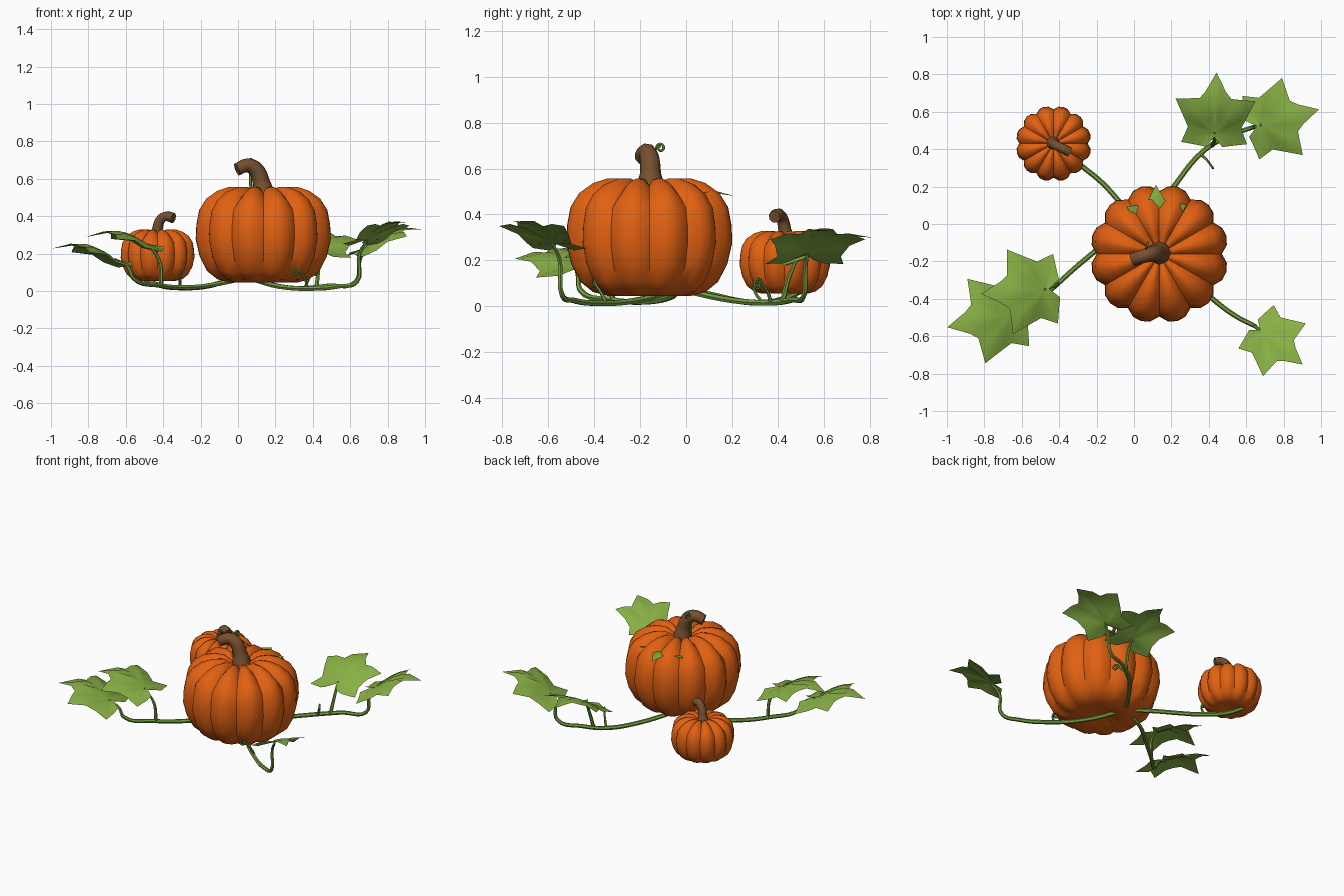
import bpy, bmesh, math
from mathutils import Vector

if "Cube" in bpy.data.objects:
    bpy.data.objects.remove(bpy.data.objects["Cube"])


def material(name, rgb):
    m = bpy.data.materials.new(name)
    m.diffuse_color = (*rgb, 1)
    m.use_nodes = True
    m.node_tree.nodes["Principled BSDF"].inputs["Base Color"].default_value = m.diffuse_color
    return m


ORANGE = material("pumpkin_orange", (0.76, 0.12, 0.006))
LEAF = material("leaf_green", (0.25, 0.44, 0.06))
VINE = material("vine_green", (0.18, 0.34, 0.05))
BROWN = material("stem_brown", (0.18, 0.08, 0.03))


def finish(obj, mat, angle):
    obj.data.materials.append(mat)
    bpy.ops.object.select_all(action='DESELECT')
    obj.select_set(True)
    bpy.context.view_layer.objects.active = obj
    bpy.ops.object.shade_smooth_by_angle(angle=math.radians(angle))


def mesh_object(name, bm, mat, angle):
    me = bpy.data.meshes.new(name)
    bm.to_mesh(me)
    bm.free()
    obj = bpy.data.objects.new(name, me)
    bpy.context.collection.objects.link(obj)
    finish(obj, mat, angle)


def tube(name, points, radii, mat, sides_res=1):
    """Smooth tube through the points, with a radius at each one."""
    cu = bpy.data.curves.new(name, 'CURVE')
    cu.dimensions = '3D'
    cu.bevel_depth = 1
    cu.bevel_resolution = sides_res
    cu.resolution_u = 5
    cu.use_fill_caps = True
    sp = cu.splines.new('BEZIER')
    sp.bezier_points.add(len(points) - 1)
    for i, p in enumerate(points):
        b = sp.bezier_points[i]
        b.co = p
        b.handle_left_type = b.handle_right_type = 'AUTO'
        b.radius = radii[i] if isinstance(radii, (list, tuple)) else radii
    obj = bpy.data.objects.new(name, cu)
    bpy.context.collection.objects.link(obj)
    bpy.ops.object.select_all(action='DESELECT')
    obj.select_set(True)
    bpy.context.view_layer.objects.active = obj
    bpy.ops.object.convert(target='MESH')
    finish(bpy.context.view_layer.objects.active, mat, 50)


# Ribbed body: (radius fraction, height fraction) from bottom to top
PROFILE = [(0.12, 0.05), (0.3, 0.01), (0.5, 0.0), (0.68, 0.035), (0.83, 0.12),
           (0.94, 0.27), (1.0, 0.45), (0.99, 0.6), (0.95, 0.75), (0.85, 0.87),
           (0.68, 0.955), (0.5, 0.995), (0.32, 0.995), (0.15, 0.93)]


def pumpkin(name, cx, cy, radius, z0, z1, ribs=12, seg=4):
    bm = bmesh.new()
    n = ribs * seg
    rings = []
    for r, h in PROFILE:
        ring = []
        for i in range(n):
            a = 2 * math.pi * i / n
            groove = (1 - math.sin(math.pi * (i % seg) / seg)) ** 1.3
            k = radius * r * (1 - 0.1 * groove)
            drop = 0.06 * groove * (1 if h > 0.85 else 0)
            z = z0 + (z1 - z0) * (h - drop)
            ring.append(bm.verts.new((cx + k * math.cos(a), cy + k * math.sin(a), z)))
        rings.append(ring)
    for lo, hi in zip(rings, rings[1:]):
        for i in range(n):
            j = (i + 1) % n
            bm.faces.new((lo[i], lo[j], hi[j], hi[i]))
    bm.faces.new(rings[0][::-1])
    bm.faces.new(rings[-1])
    mesh_object(name, bm, ORANGE, 45)


pumpkin("large_pumpkin", 0.135, -0.16, 0.372, 0.045, 0.56)
pumpkin("small_pumpkin", -0.43, 0.43, 0.203, 0.055, 0.33)

# Bent woody stems
tube("large_stem", [(0.135, -0.155, 0.52), (0.125, -0.155, 0.58), (0.095, -0.16, 0.65),
                    (0.05, -0.172, 0.672), (-0.005, -0.19, 0.65)],
     [0.062, 0.046, 0.042, 0.038, 0.036], BROWN, 2)
tube("small_stem", [(-0.435, 0.435, 0.29), (-0.43, 0.43, 0.335), (-0.415, 0.42, 0.38),
                    (-0.385, 0.405, 0.4), (-0.345, 0.385, 0.39)],
     [0.04, 0.028, 0.026, 0.026, 0.028], BROWN, 2)

# Ground vines spreading from under the large pumpkin
HUB = (0.05, -0.03, 0.075)
tube("vine_to_small_pumpkin", [HUB, (-0.07, 0.11, 0.05), (-0.17, 0.22, 0.025),
                               (-0.28, 0.31, 0.016), (-0.42, 0.42, 0.03), (-0.54, 0.54, 0.09)],
     0.014, VINE)
tube("vine_left", [HUB, (-0.1, -0.07, 0.04), (-0.25, -0.18, 0.02), (-0.42, -0.33, 0.03),
                   (-0.56, -0.46, 0.07), (-0.59, -0.47, 0.13), (-0.66, -0.48, 0.17)],
     [0.014, 0.014, 0.014, 0.013, 0.012, 0.01, 0.007], VINE)
tube("vine_back_right", [HUB, (0.22, 0.21, 0.025), (0.36, 0.38, 0.016), (0.48, 0.46, 0.028),
                         (0.63, 0.515, 0.05), (0.65, 0.52, 0.16), (0.68, 0.53, 0.23)],
     [0.014, 0.014, 0.014, 0.013, 0.012, 0.01, 0.007], VINE)
tube("vine_front_right", [HUB, (0.22, -0.22, 0.025), (0.42, -0.4, 0.014), (0.54, -0.49, 0.026),
                          (0.635, -0.54, 0.05), (0.65, -0.55, 0.2), (0.69, -0.58, 0.27)],
     [0.014, 0.014, 0.014, 0.013, 0.012, 0.01, 0.007], VINE)

# Upright stalks of the inner leaves
tube("leaf_stalk_left", [(-0.41, -0.32, 0.03), (-0.42, -0.33, 0.16), (-0.48, -0.35, 0.25)],
     [0.012, 0.01, 0.007], VINE)
tube("leaf_stalk_back", [(0.42, 0.42, 0.02), (0.43, 0.45, 0.13), (0.43, 0.49, 0.22)],
     [0.012, 0.01, 0.007], VINE)


def tendril(name, base, neck, heading, r=0.022):
    """Thin shoot ending in a spiral that stands in the vertical plane of the heading."""
    d = Vector((math.cos(math.radians(heading)), math.sin(math.radians(heading)), 0))
    base, neck = Vector(base), Vector(neck)
    pts = [base, base.lerp(neck, 0.55) - d * 0.008]
    centre = neck + d * r
    for i in range(10):
        a = math.pi - i * math.radians(50)
        k = r * (1 - 0.07 * i)
        pts.append(centre + d * k * math.cos(a) + Vector((0, 0, k * math.sin(a))))
    tube(name, pts, [0.009, 0.007] + [0.006] * 10, VINE)


tendril("stem_tendril", (0.07, -0.15, 0.54), (0.065, -0.13, 0.69), 75, 0.019)
tendril("front_tendril", (0.37, -0.35, 0.02), (0.335, -0.395, 0.1), 190)
tendril("back_tendril", (0.36, 0.37, 0.02), (0.4, 0.33, 0.1), -55)
tendril("left_tendril", (-0.31, 0.33, 0.02), (-0.31, 0.295, 0.09), 90, 0.018)

# Lobed leaf half outline: (angle from the main tip, length)
HALF = [(14, 0.225), (25, 0.2), (38, 0.225), (51, 0.275), (65, 0.185), (80, 0.145),
        (108, 0.185), (130, 0.11), (150, 0.09)]
OUTLINE = [(0, 0.32)] + HALF + [(180, 0.025)] + [(-a, r) for a, r in reversed(HALF)]
VALLEYS = (25, 80, 130)


def leaf(name, base, heading, size, slope, droop=0.9):
    bm = bmesh.new()
    h = math.radians(heading)
    centre = bm.verts.new(base)
    rings = []
    for t in (0.35, 0.7, 1.0):
        ring = []
        for a, r in OUTLINE:
            u = t * r * size * math.cos(math.radians(a))
            v = t * r * size * math.sin(math.radians(a))
            z = slope * u + 0.05 * math.sin(math.pi * max(u, 0) / 0.32) - droop * v * v
            if abs(a) in VALLEYS:
                z -= 0.014 * t
            ring.append(bm.verts.new((base[0] + u * math.cos(h) - v * math.sin(h),
                                      base[1] + u * math.sin(h) + v * math.cos(h),
                                      base[2] + z)))
        rings.append(ring)
    n = len(OUTLINE)
    for i in range(n):
        j = (i + 1) % n
        bm.faces.new((centre, rings[0][i], rings[0][j]))
        for a, b in zip(rings, rings[1:]):
            bm.faces.new((a[i], b[i], b[j], a[j]))
    mesh_object(name, bm, LEAF, 60)


leaf("leaf_back", (0.43, 0.49, 0.22), 88, 1.0, 0.25)
leaf("leaf_back_right", (0.68, 0.53, 0.23), 15, 1.0, 0.31)
leaf("leaf_left_inner", (-0.48, -0.35, 0.25), 184, 1.06, 0.14)
leaf("leaf_left_outer", (-0.66, -0.48, 0.17), 192, 1.08, 0.2)
leaf("leaf_front_right", (0.69, -0.58, 0.275), 321, 0.85, 0.26, 0.4)
# Leaf mostly buried in the large pumpkin, its tips showing at the back
leaf("leaf_tucked", (0.125, -0.03, 0.46), 92, 0.75, -0.06, 0.0)
